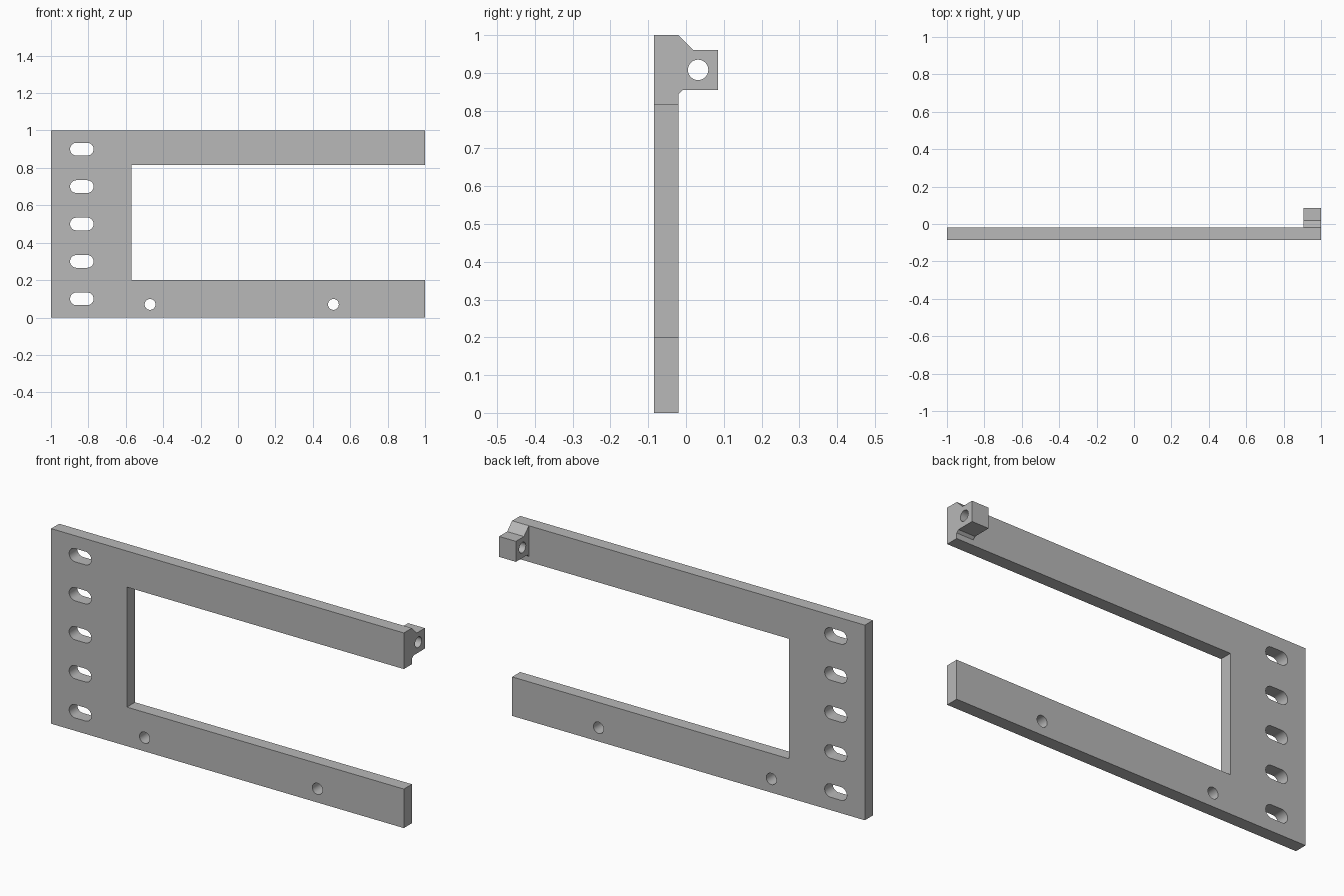
import bpy
import bmesh
from math import pi, cos, sin
from mathutils import Vector

cube = bpy.data.objects.get("Cube")
if cube:
    bpy.data.objects.remove(cube, do_unlink=True)

grey = bpy.data.materials.new("plain grey")
grey.use_nodes = True
colour = (0.48, 0.48, 0.48, 1)
grey.diffuse_color = colour
grey.node_tree.nodes["Principled BSDF"].inputs["Base Color"].default_value = colour


def prism(name, outline, axis, start, end):
    """Extrude a 2D outline: (x, z) along y, or (y, z) along x."""
    bm = bmesh.new()
    verts = [bm.verts.new((u, start, v) if axis == "y" else (start, u, v)) for u, v in outline]
    face = bm.faces.new(verts)
    move = Vector((0, end - start, 0)) if axis == "y" else Vector((end - start, 0, 0))
    grown = bmesh.ops.extrude_face_region(bm, geom=[face])["geom"]
    bmesh.ops.translate(bm, vec=move, verts=[g for g in grown if isinstance(g, bmesh.types.BMVert)])
    bmesh.ops.recalc_face_normals(bm, faces=bm.faces)
    mesh = bpy.data.meshes.new(name)
    bm.to_mesh(mesh)
    bm.free()
    mesh.materials.append(grey)
    obj = bpy.data.objects.new(name, mesh)
    bpy.context.collection.objects.link(obj)
    return obj


def slot(u, v, radius, half=0.0, steps=16):
    """Round hole, or a stadium when half (the straight half length) is set."""
    points = []
    for side in (1, -1):
        for i in range(steps + (half > 0)):
            a = pi * i / steps - side * pi / 2
            points.append((u + side * half + radius * cos(a), v + radius * sin(a)))
    return points


def cut(target, cutters):
    for cutter in cutters:
        mod = target.modifiers.new("hole", "BOOLEAN")
        mod.operation = "DIFFERENCE"
        mod.solver = "EXACT"
        mod.object = cutter
    bpy.context.view_layer.objects.active = target
    for mod in list(target.modifiers):
        bpy.ops.object.modifier_apply(modifier=mod.name)
    for cutter in cutters:
        bpy.data.objects.remove(cutter, do_unlink=True)
    bpy.ops.object.select_all(action="DESELECT")
    target.select_set(True)
    bpy.ops.object.shade_smooth_by_angle(angle=pi / 6)


FRONT, BACK = -0.085, -0.02

# C-shaped plate with a column of slots and two screw holes in the lower arm
plate = prism("bracket_plate", [
    (-1, 0), (1, 0), (1, 0.2), (-0.57, 0.2),
    (-0.57, 0.815), (1, 0.815), (1, 1), (-1, 1)], "y", FRONT, BACK)
holes = [slot(-0.835, 0.1 + 0.2 * i, 0.034, 0.029) for i in range(5)]
holes += [slot(x, 0.07, 0.029) for x in (-0.47, 0.51)]
cut(plate, [prism("hole_cutter", h, "y", FRONT - 0.1, BACK + 0.1) for h in holes])

# Pivot lug behind the end of the upper arm
lug = prism("pivot_lug", [
    (BACK, 1), (0.02, 0.96), (0.085, 0.96), (0.085, 0.855),
    (-0.008, 0.855), (BACK, 0.843)], "x", 0.905, 1)
cut(lug, [prism("pivot_cutter", slot(0.032, 0.908, 0.027), "x", 0.8, 1.1)])
